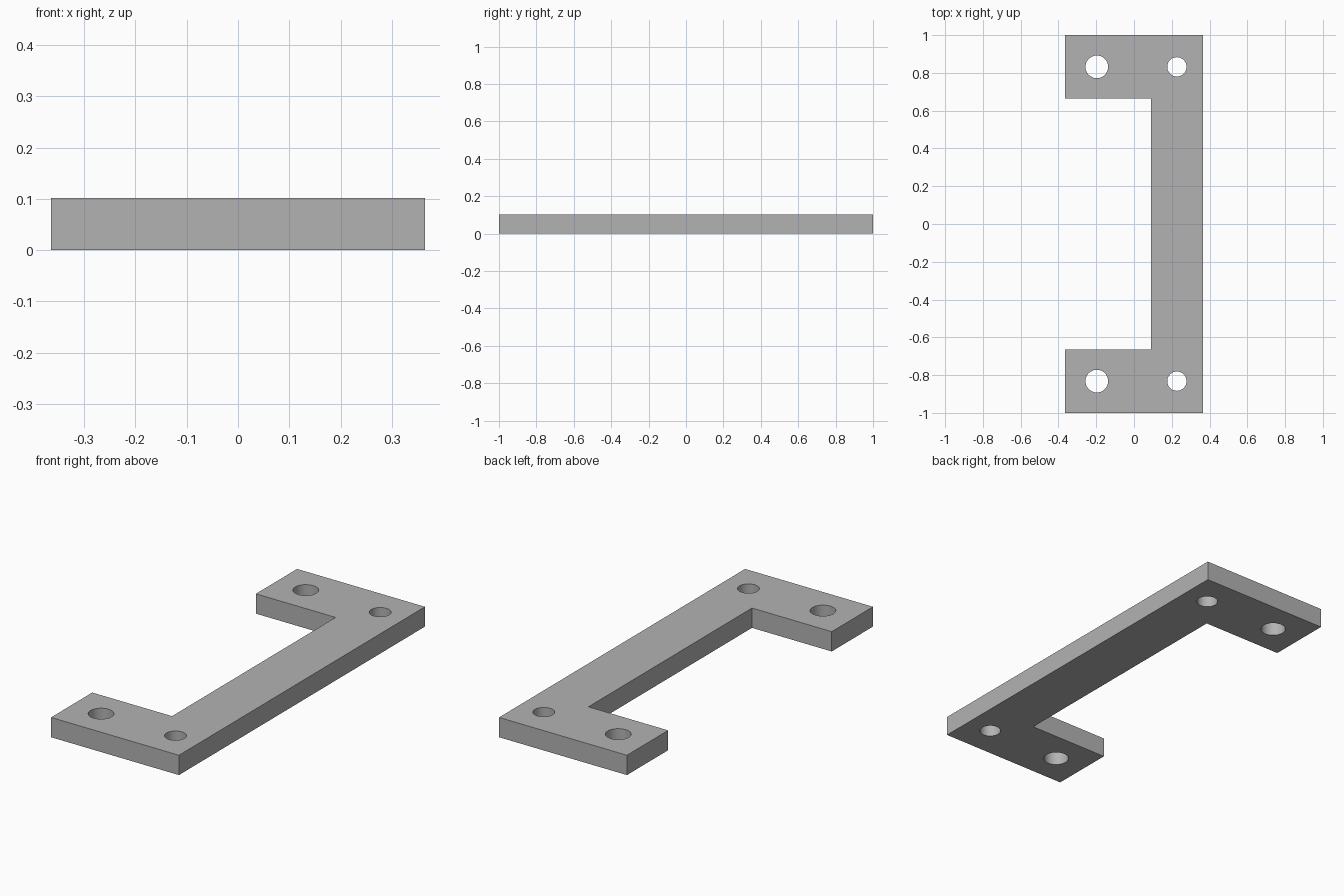
import bpy
import bmesh
import math

if "Cube" in bpy.data.objects:
    bpy.data.objects.remove(bpy.data.objects["Cube"], do_unlink=True)

THICK = 0.102
HALF_X, HALF_Y = 0.364, 1.0
BAR_X, TAB_Y = 0.09, 0.665       # inner edges of the bar and of the tabs
HOLE_Y = 0.832
HOLES = [(-0.197, 0.06), (0.227, 0.051)]   # x position, radius

grey = bpy.data.materials.new("plain_grey")
grey.use_nodes = True
colour = (0.45, 0.45, 0.45, 1)
grey.diffuse_color = colour
grey.node_tree.nodes["Principled BSDF"].inputs["Base Color"].default_value = colour

# Flat bracket: half profile mirrored in y, then extruded upwards
half = [(HALF_X, HALF_Y), (-HALF_X, HALF_Y), (-HALF_X, TAB_Y), (BAR_X, TAB_Y)]
outline = half + [(x, -y) for x, y in reversed(half)]
bm = bmesh.new()
base = bm.faces.new([bm.verts.new((x, y, 0)) for x, y in outline])
top = bmesh.ops.extrude_face_region(bm, geom=[base])["geom"]
bmesh.ops.translate(bm, vec=(0, 0, THICK),
                    verts=[v for v in top if isinstance(v, bmesh.types.BMVert)])
bmesh.ops.recalc_face_normals(bm, faces=bm.faces)
mesh = bpy.data.meshes.new("bracket_plate")
bm.to_mesh(mesh)
bm.free()
mesh.materials.append(grey)
plate = bpy.data.objects.new("bracket_plate", mesh)
bpy.context.collection.objects.link(plate)

# Screw holes: a wide and a narrow one through each tab
cutters = []
for side in (-1, 1):
    for x, radius in HOLES:
        bpy.ops.mesh.primitive_cylinder_add(vertices=48, radius=radius, depth=THICK * 3,
                                            location=(x, side * HOLE_Y, THICK / 2))
        cutter = bpy.context.object
        cutter.name = "hole_cutter"
        cutter.hide_render = True
        cutter.data.materials.append(grey)
        cut = plate.modifiers.new("screw_hole", 'BOOLEAN')
        cut.operation = 'DIFFERENCE'
        cut.solver = 'EXACT'
        cut.object = cutter
        cutters.append(cutter)

# Apply the cuts and smooth only the hole walls
bpy.ops.object.select_all(action='DESELECT')
plate.select_set(True)
bpy.context.view_layer.objects.active = plate
for name in [m.name for m in plate.modifiers]:
    bpy.ops.object.modifier_apply(modifier=name)
for cutter in cutters:
    bpy.data.objects.remove(cutter, do_unlink=True)
bpy.ops.object.shade_smooth_by_angle(angle=math.radians(30))
